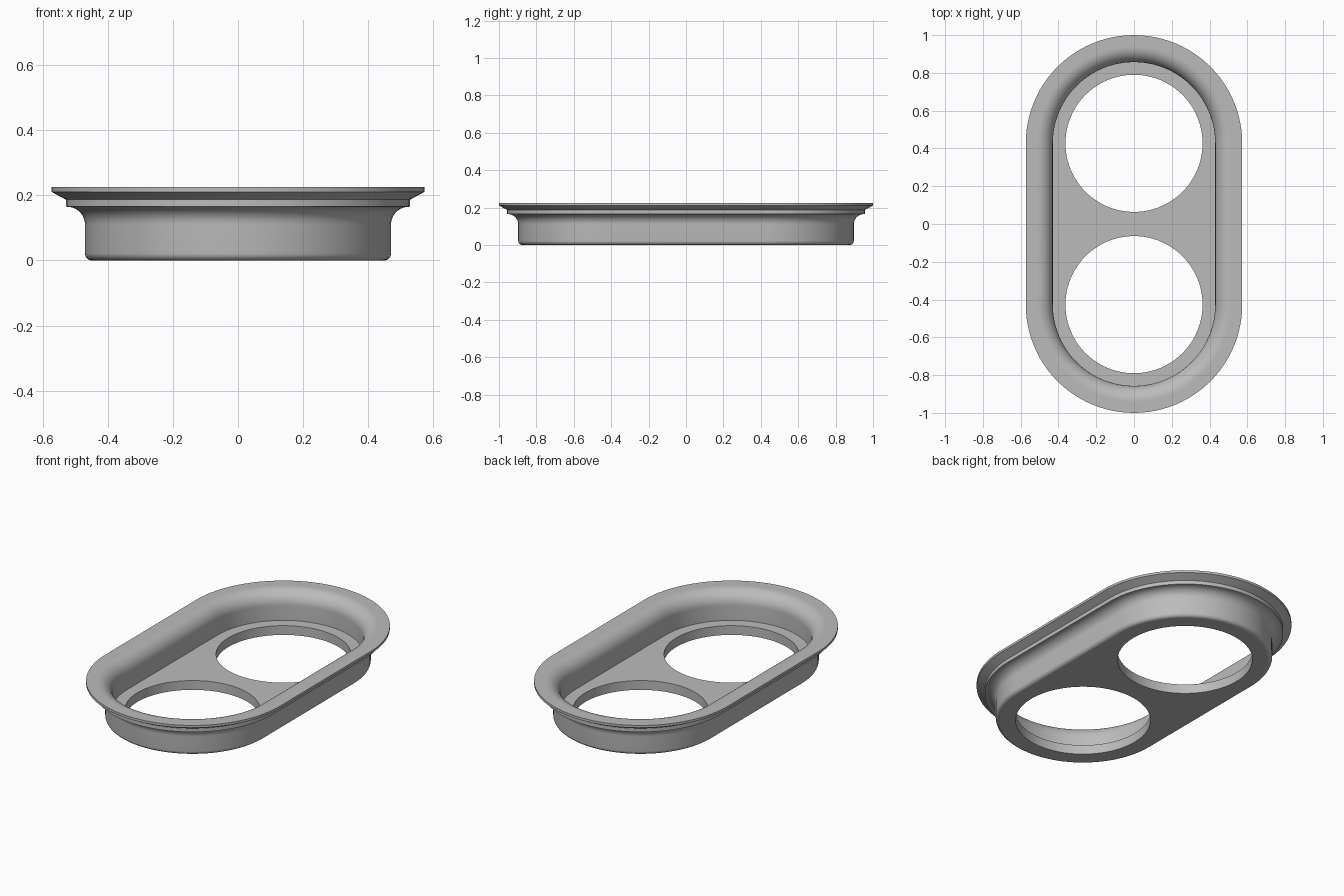
import bpy, bmesh
from math import sin, cos, pi, radians

if "Cube" in bpy.data.objects:
    bpy.data.objects.remove(bpy.data.objects["Cube"], do_unlink=True)

HALF = 0.427      # half of the straight run, also the hole centres
HOLE_R = 0.363
FLOOR = 0.055
SEG = 48          # segments per rounded end


def arc(cx, cz, r, a0, a1, n=10):
    """Points (radius, height) along an arc, angles in degrees."""
    steps = [radians(a0 + (a1 - a0) * i / n) for i in range(n + 1)]
    return [(cx + r * cos(a), cz + r * sin(a)) for a in steps]


def stadium(r, z):
    """Rounded slot outline of end radius r at height z."""
    pts = []
    for start, cy in ((0, HALF), (pi, -HALF)):
        for i in range(SEG + 1):
            a = start + pi * i / SEG
            pts.append((r * cos(a), cy + r * sin(a), z))
    return pts


# Single grey finish
grey = bpy.data.materials.new("plain grey")
grey.use_nodes = True
colour = (0.5, 0.5, 0.5, 1)
grey.diffuse_color = colour
grey.node_tree.nodes["Principled BSDF"].inputs["Base Color"].default_value = colour

# Section from the underside, up the outside, over the rim, down to the floor
profile = arc(0.448, 0.022, 0.022, -90, 0, 6)
profile += arc(0.525, 0.11, 0.055, 180, 90)
profile += [(0.529, 0.165), (0.529, 0.187), (0.573, 0.211), (0.573, 0.225)]
profile += arc(0.511, 0.144, 0.081, 90, 180, 14)
profile += [(0.43, FLOOR)]

# Tray body swept round the slot outline
bm = bmesh.new()
rings = [[bm.verts.new(p) for p in stadium(r, z)] for r, z in profile]
count = len(rings[0])
for low, high in zip(rings, rings[1:]):
    for i in range(count):
        j = (i + 1) % count
        bm.faces.new((low[i], low[j], high[j], high[i]))
bm.faces.new(rings[0][::-1])
bm.faces.new(rings[-1])
bmesh.ops.recalc_face_normals(bm, faces=bm.faces)
mesh = bpy.data.meshes.new("double_ring_tray")
bm.to_mesh(mesh)
bm.free()
mesh.materials.append(grey)
tray = bpy.data.objects.new("double_ring_tray", mesh)
bpy.context.collection.objects.link(tray)

# Two round holes through the floor
for side in (-1, 1):
    bpy.ops.mesh.primitive_cylinder_add(vertices=96, radius=HOLE_R, depth=0.3,
                                        location=(0, side * HALF, 0))
    cutter = bpy.context.object
    cutter.name = "hole_cutter"
    cutter.hide_render = True
    cutter.data.materials.append(grey)
    bpy.ops.object.select_all(action='DESELECT')
    tray.select_set(True)
    bpy.context.view_layer.objects.active = tray
    cut = tray.modifiers.new("hole", 'BOOLEAN')
    cut.operation = 'DIFFERENCE'
    cut.solver = 'EXACT'
    cut.object = cutter
    bpy.ops.object.modifier_apply(modifier=cut.name)
    bpy.data.objects.remove(cutter, do_unlink=True)

# Smooth curves, crisp steps, flat level faces
bpy.ops.object.shade_smooth_by_angle(angle=radians(25))
for face in tray.data.polygons:
    if abs(face.normal.z) > 0.999:
        face.use_smooth = False
